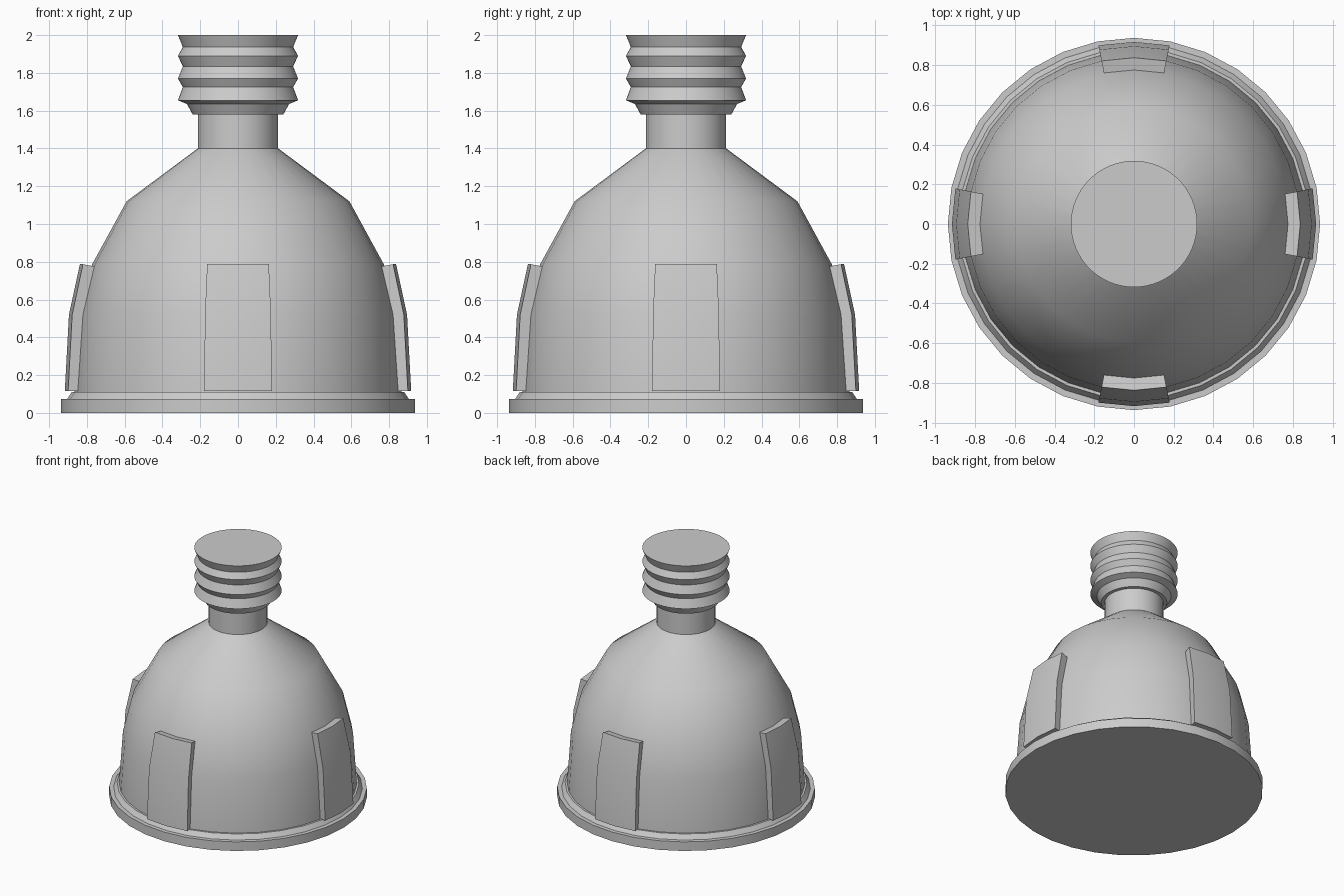
import bpy, bmesh, math

if "Cube" in bpy.data.objects:
    bpy.data.objects.remove(bpy.data.objects["Cube"])


def finish(name, bm, angle=30):
    bmesh.ops.recalc_face_normals(bm, faces=bm.faces)
    me = bpy.data.meshes.new(name)
    bm.to_mesh(me)
    bm.free()
    ob = bpy.data.objects.new(name, me)
    bpy.context.collection.objects.link(ob)
    bpy.ops.object.select_all(action='DESELECT')
    ob.select_set(True)
    bpy.context.view_layer.objects.active = ob
    bpy.ops.object.shade_smooth_by_angle(angle=math.radians(angle))
    return ob


def polar(r, a, z):
    return (r * math.cos(a), r * math.sin(a), z)


def lathe(name, profile, sides):
    """Revolve (radius, z) points around z and cap both ends."""
    bm = bmesh.new()
    rings = [[bm.verts.new(polar(r, math.tau * i / sides, z)) for i in range(sides)]
             for r, z in profile]
    for a, b in zip(rings, rings[1:]):
        for i in range(sides):
            j = (i + 1) % sides
            bm.faces.new((a[i], a[j], b[j], b[i]))
    bm.faces.new(rings[0])
    bm.faces.new(rings[-1])
    return finish(name, bm)


SIDES = 32
STEP = math.tau / SIDES

# Base rim with sloped lip, and domed bell body
lathe("base_rim", [(0.937, 0), (0.937, 0.073), (0.905, 0.073), (0.88, 0.11), (0.80, 0.11)], SIDES)
lathe("dome_body", [(0.865, 0.05), (0.865, 0.11), (0.837, 0.52), (0.773, 0.785),
                    (0.59, 1.12), (0.213, 1.40)], SIDES)

# Neck and ribbed cap
lathe("neck", [(0.213, 1.38), (0.213, 1.60)], 64)
cap = [(0.24, 1.58), (0.27, 1.635), (0.318, 1.655)]
for low, high in ((1.725, 1.77), (1.835, 1.89), (1.937, 2.0)):
    cap += [(0.292, low), (0.318, high)]
lathe("ribbed_cap", cap, 64)

# Four raised pads following the dome, two facets wide
section = [(0.84, 0.115), (0.917, 0.115), (0.895, 0.52), (0.837, 0.787),
           (0.772, 0.775), (0.82, 0.52)]
for k, side in enumerate(("right", "back", "left", "front")):
    bm = bmesh.new()
    cols = [[bm.verts.new(polar(r, k * math.pi / 2 + s * STEP, z)) for r, z in section]
            for s in (-1, 0, 1)]
    n = len(section)
    for a, b in zip(cols, cols[1:]):
        for i in range(n):
            j = (i + 1) % n
            bm.faces.new((a[i], a[j], b[j], b[i]))
    bm.faces.new(cols[0])
    bm.faces.new(cols[-1])
    finish("pad_" + side, bm)
